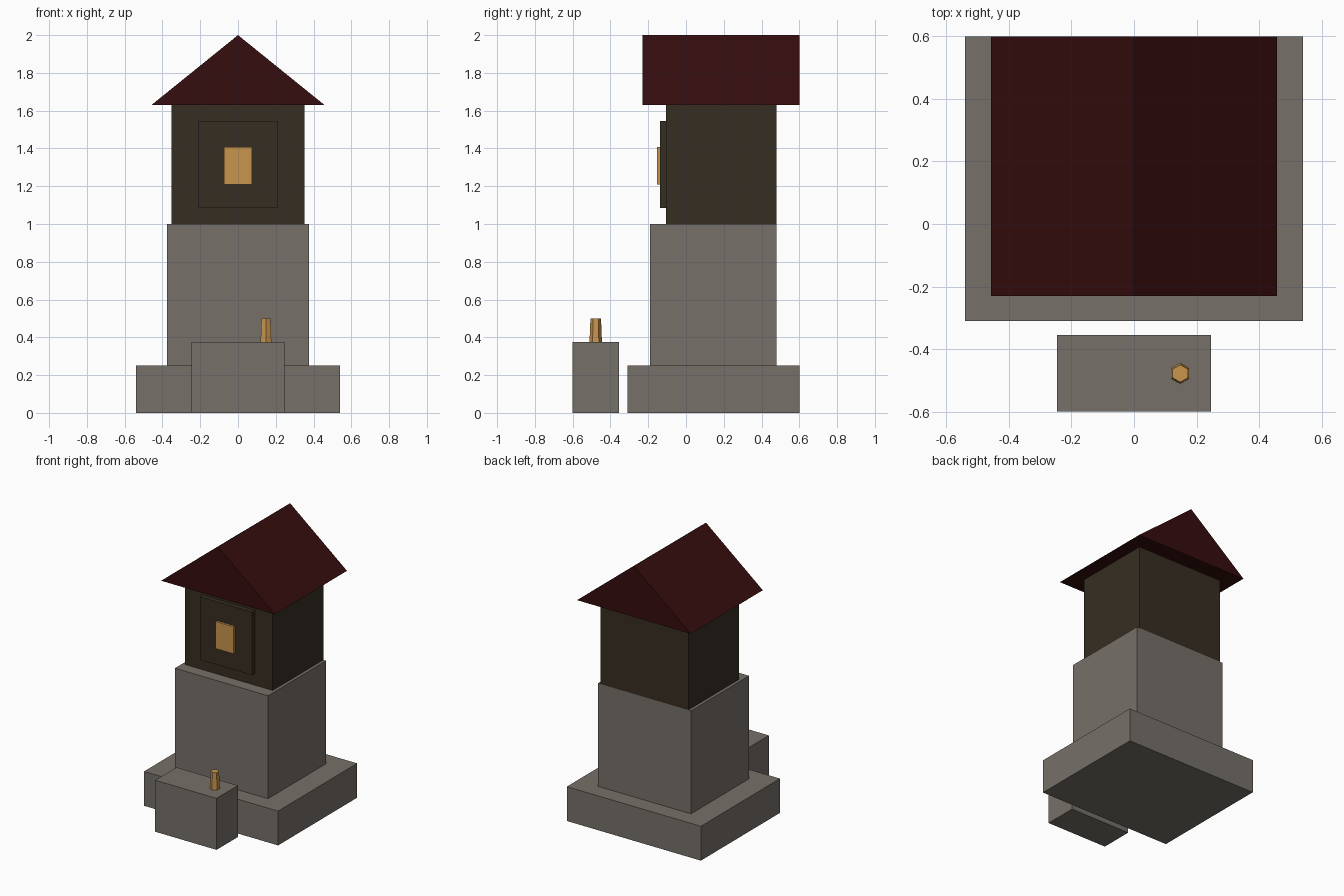
import bpy
import bmesh

cube = bpy.data.objects.get("Cube")
if cube:
    bpy.data.objects.remove(cube, do_unlink=True)


def material(name, rgb):
    mat = bpy.data.materials.new(name)
    mat.use_nodes = True
    mat.diffuse_color = (*rgb, 1)
    mat.node_tree.nodes["Principled BSDF"].inputs["Base Color"].default_value = (*rgb, 1)
    return mat


stone = material("grey stone", (0.18, 0.162, 0.14))
timber = material("dark timber", (0.037, 0.027, 0.016))
tiles = material("dark red roof", (0.037, 0.004, 0.0045))
glow = material("amber glow", (0.58, 0.30, 0.078))


def finish(name, bm, mat):
    mesh = bpy.data.meshes.new(name)
    bmesh.ops.recalc_face_normals(bm, faces=bm.faces)
    bm.to_mesh(mesh)
    bm.free()
    mesh.materials.append(mat)
    obj = bpy.data.objects.new(name, mesh)
    bpy.context.collection.objects.link(obj)
    return obj


def box(name, half_width, y, z, mat):
    """Box centred on x, spanning the given y and z ranges."""
    bm = bmesh.new()
    bmesh.ops.create_cube(bm, size=1)
    for v in bm.verts:
        v.co = (half_width * (1 if v.co.x > 0 else -1), y[v.co.y > 0], z[v.co.z > 0])
    return finish(name, bm, mat)


# Stone footing, doorstep block and lower tower
box("stone_base", 0.54, (-0.31, 0.6), (0, 0.25), stone)
box("front_block", 0.247, (-0.6, -0.355), (0, 0.375), stone)
box("stone_tower", 0.375, (-0.19, 0.478), (0.25, 1.0), stone)

# Timber upper room with raised panel and lit window
box("upper_room", 0.353, (-0.105, 0.478), (1.0, 1.63), timber)
box("window_panel", 0.209, (-0.138, -0.105), (1.085, 1.545), timber)
box("window", 0.073, (-0.154, -0.138), (1.21, 1.407), glow)

# Gable roof: triangle swept front to back
bm = bmesh.new()
gable = bm.faces.new([bm.verts.new(p) for p in
                      ((-0.458, -0.23, 1.63), (0.458, -0.23, 1.63), (0, -0.23, 2.0))])
sweep = bmesh.ops.extrude_face_region(bm, geom=[gable], use_keep_orig=True)
for v in sweep["geom"]:
    if isinstance(v, bmesh.types.BMVert):
        v.co.y = 0.6
finish("gable_roof", bm, tiles)

# Six-sided tapered lamp on the front block
bm = bmesh.new()
bmesh.ops.create_cone(bm, cap_ends=True, segments=6, radius1=0.033, radius2=0.028, depth=0.125)
lamp = finish("lamp", bm, glow)
lamp.location = (0.148, -0.478, 0.4375)
